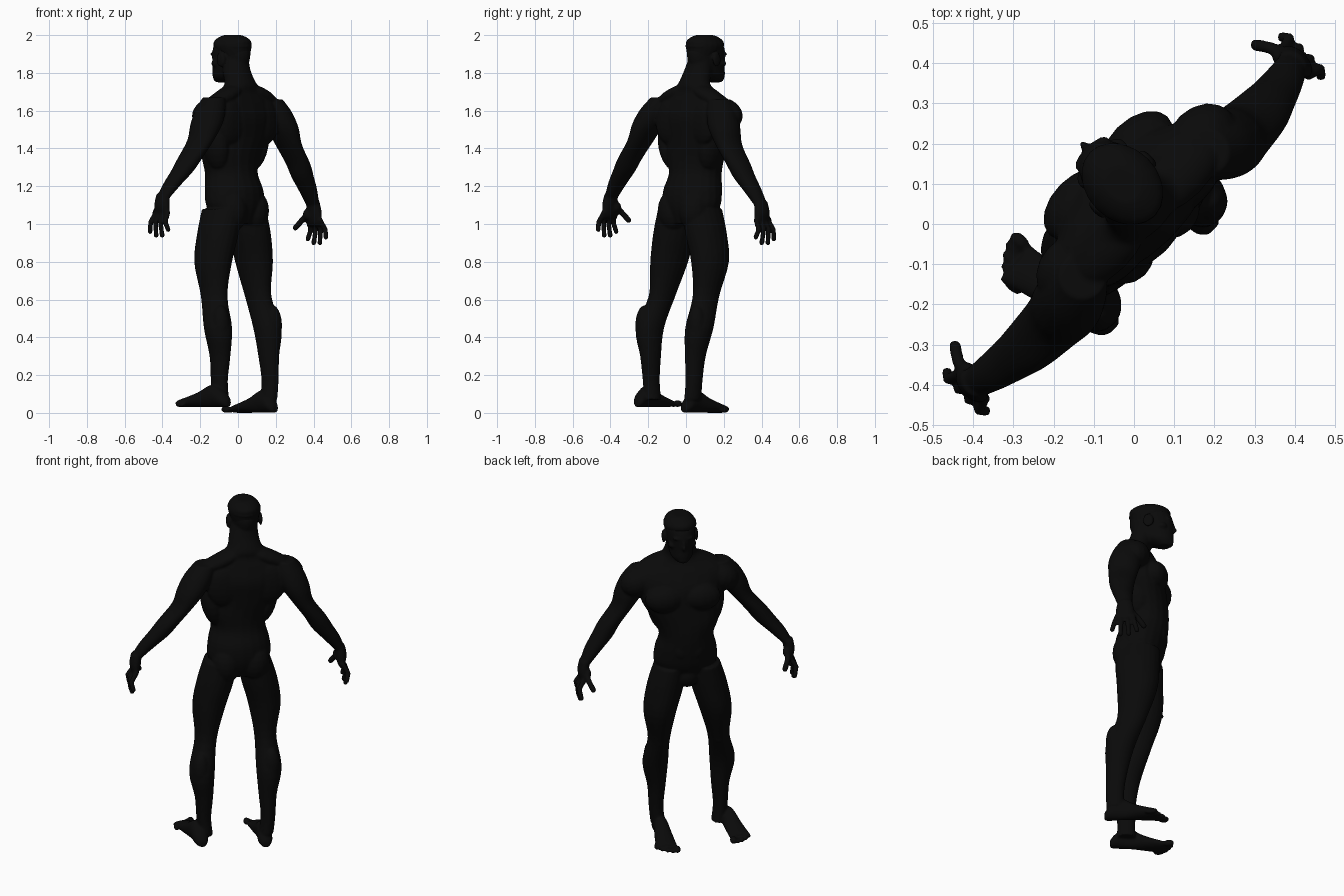
import bpy, bmesh, math
from mathutils import Matrix, Vector

cube = bpy.data.objects.get("Cube")
if cube:
    bpy.data.objects.remove(cube)

black = bpy.data.materials.new("near_black")
black.use_nodes = True
black.diffuse_color = (0.003, 0.003, 0.003, 1)
black.node_tree.nodes["Principled BSDF"].inputs["Base Color"].default_value = black.diffuse_color

# The figure is modelled facing +y, then turned on the spot
TURN = Matrix.Rotation(math.radians(45), 4, "Z")
SIDES = 20
STEPS = 4
RIGHT, LEFT = 1, -1


def smooth_path(rings):
    """Catmull-Rom interpolation of centre and radii."""
    points = [Vector(ring) for ring in rings]
    points = [points[0]] + points + [points[-1]]
    path = []
    for before, start, end, after in zip(points, points[1:], points[2:], points[3:]):
        leave, arrive = (end - before) / 2, (after - start) / 2
        for i in range(STEPS):
            t = i / STEPS
            ease = t * t * (3 - 2 * t)
            path.append(start.lerp(end, ease) + leave * t * (1 - t) ** 2
                        - arrive * t * t * (1 - t))
    return path + [points[-1]]


def loft(bm, rings, axis="z"):
    """Closed tube of elliptical rings (x, y, z, radius, radius) stacked along an axis."""
    loops = []
    for x, y, z, wide, deep in smooth_path(rings):
        loop = []
        for k in range(SIDES):
            angle = math.tau * k / SIDES
            u, v = wide * math.cos(angle), deep * math.sin(angle)
            offset = Vector((u, v, 0)) if axis == "z" else Vector((u, 0, v))
            loop.append(bm.verts.new(Vector((x, y, z)) + offset))
        loops.append(loop)
    for low, high in zip(loops, loops[1:]):
        for k in range(SIDES):
            n = (k + 1) % SIDES
            bm.faces.new((low[k], low[n], high[n], high[k]))
    bm.faces.new(loops[0])
    bm.faces.new(loops[-1])


def blob(bm, centre, size, tilt=0):
    matrix = (Matrix.Translation(centre) @ Matrix.Rotation(tilt, 4, "Y")
              @ Matrix.Diagonal((*size, 1)))
    bmesh.ops.create_uvsphere(bm, u_segments=16, v_segments=10, radius=1, matrix=matrix)


def digit(bm, start, bend, end, radius):
    """Finger: two bones of round blobs strung closely together."""
    beads = 6
    for near, far in ((start, bend), (bend, end)):
        for i in range(beads + 1):
            blob(bm, near.lerp(far, i / beads), (radius, radius, radius))


def ramp(value, start, end):
    return min(max((value - start) / (end - start), 0), 1)


def finish(bm, name, iterations):
    bmesh.ops.recalc_face_normals(bm, faces=bm.faces)
    bm.transform(TURN)
    mesh = bpy.data.meshes.new(name)
    bm.to_mesh(mesh)
    bm.free()
    mesh.materials.append(black)
    obj = bpy.data.objects.new(name, mesh)
    bpy.context.collection.objects.link(obj)
    remesh = obj.modifiers.new("fuse", "REMESH")
    remesh.mode = "VOXEL"
    remesh.voxel_size = .006
    remesh.use_smooth_shade = True
    soften = obj.modifiers.new("soften", "SMOOTH")
    soften.factor = 0.5
    soften.iterations = iterations


body = bmesh.new()

# Torso and neck
HIPS, CHEST, HEAD = .01, .04, .05
loft(body, [
    (HIPS, .02, 1, .09, .09), (HIPS, .03, 1.09, .17, .13), (HIPS, .04, 1.18, .17, .14),
    (HIPS, .06, 1.27, .15, .13), (HIPS, .06, 1.36, .18, .13), (CHEST, .05, 1.46, .21, .13),
    (CHEST, .04, 1.56, .24, .13), (CHEST, .03, 1.64, .25, .1), (CHEST, .02, 1.7, .17, .07),
    (CHEST, .02, 1.74, .1, .07), (CHEST, .05, 1.81, .08, .07), (HEAD, .07, 1.88, .07, .07)])

for s in (RIGHT, LEFT):
    # Chest, shoulder blade, flank and buttock
    blob(body, (CHEST + s * .1, .13, 1.51), (.11, .07, .08))
    blob(body, (CHEST + s * .12, -.04, 1.54), (.1, .04, .12))
    blob(body, (HIPS + s * .15, .03, 1.42), (.06, .08, .14), s * .2)
    blob(body, (HIPS + s * .08, -.03, 1.07), (.08, .08, .11))
    # Neck slope and front of shoulder
    blob(body, (CHEST + s * .13, 0, 1.68), (.13, .06, .04), s * .4)
    blob(body, (CHEST + s * .23, .03, 1.58), (.1, .08, .08), s * .4)
    # Abdomen
    for row in range(3):
        blob(body, (HIPS + s * .04, .16, 1.2 + row * .08), (.04, .02, .05))
blob(body, (HIPS, .1, 1.03), (.06, .05, .07))

# Head: skull, nose tip and bridge, brow, mouth, chin, ears and cheeks
loft(body, [
    (HEAD, .17, 1.75, .03, .03), (HEAD, .14, 1.78, .06, .08), (HEAD, .11, 1.83, .07, .11),
    (HEAD, .1, 1.9, .08, .12), (HEAD, .1, 1.95, .08, .1), (HEAD, .1, 1.97, .05, .07)])
blob(body, (HEAD, .22, 1.85), (.01, .02, .02))
blob(body, (HEAD, .21, 1.87), (.01, .02, .03))
blob(body, (HEAD, .2, 1.9), (.06, .02, .01))
blob(body, (HEAD, .2, 1.81), (.03, .02, .01))
blob(body, (HEAD, .2, 1.77), (.03, .02, .02))
for s in (RIGHT, LEFT):
    blob(body, (HEAD + s * .09, .09, 1.87), (.01, .03, .04))
    blob(body, (HEAD + s * .05, .16, 1.85), (.03, .03, .02))

# Arm sections from shoulder to wrist: distance out, height, half width, half depth
ARM = [(.25, 1.66, .06, .06), (.28, 1.59, .08, .08), (.31, 1.51, .08, .09), (.35, 1.42, .06, .08),
       (.42, 1.32, .06, .07), (.46, 1.25, .06, .06), (.51, 1.18, .05, .05), (.56, 1.1, .03, .04)]

# Leg sections from hip to ankle: distance out, forward, height, half width, half depth
LEG = [(.09, .03, 1.08, .09, .12), (.12, .03, .95, .1, .12), (.15, .03, .8, .09, .11),
       (.15, 0, .62, .06, .08), (.16, -.06, .45, .07, .08), (.15, -.08, .3, .05, .06),
       (.15, -.09, .17, .04, .05), (.14, -.09, .07, .04, .05)]

# Foot sections from heel to ball: distance forward, half width, half height
FOOT = [(-.05, .02, .02), (-.02, .04, .04), (.05, .04, .06), (.13, .05, .04), (.24, .06, .02)]

for s in (RIGHT, LEFT):
    left = s == LEFT

    # Arm: the left shoulder sits closer in and its hand is held higher
    arm = []
    for i, (out, z, wide, deep) in enumerate(ARM):
        t = i / (len(ARM) - 1)
        if left:
            out -= .07 * (1 - t)
            z += .01 + .03 * t
        arm.append((s * out, -.03 * math.sin(math.pi * t), z, wide, deep))
    loft(body, arm)

    # Leg: the left one stands wider below the thigh
    leg = []
    for out, y, z, wide, deep in LEG:
        if left:
            out += .05 * ramp(z, .85, .45)
            y += .03 * ramp(z, .4, .2)
        leg.append((s * out, y, z, wide, deep))
    loft(body, leg)

    # Kneecap and calf
    knee, calf = Vector(leg[3][:3]), Vector(leg[4][:3])
    blob(body, knee + Vector((0, .05, .01)), (.04, .03, .05))
    blob(body, calf + Vector((s * .01, -.03, .01)), (.05, .05, .11))

    # Palm, fingers and thumb hang from the wrist
    wrist = Vector(arm[-1][:3])

    def at(out, forward, down):
        return wrist + Vector((s * out, forward, -down))

    loft(body, [(*at(0, 0, -.02), .03, .04), (*at(.01, 0, .04), .03, .05),
                (*at(.01, 0, .09), .02, .05), (*at(.02, 0, .11), .02, .05)])
    for i, length in enumerate((.17, .2, .2, .18)):
        f = (i - 1.5) * .03
        digit(body, at(.01, f, .08), at(.04, f * 1.2, .13), at(.03, f * 1.5, length), .014)
    blob(body, at(-.01, .03, .05), (.02, .03, .03))
    digit(body, at(0, .03, .04), at(-.01, .07, .08), at(-.03, .1, .12), .016)

    # Foot: the left one is raised a little and turned outwards
    heel = Vector((-.23, -.1, .03) if left else (.13, -.1, 0))
    splay = -.2 if left else 0
    loft(body, [(heel.x + splay * d, heel.y + d, heel.z + high, wide, high)
                for d, wide, high in FOOT], "y")
    for i in range(5):
        radius = .013 if i else .019
        reach = .27 - i * i * .004
        across = s * (i - 2) * .026
        blob(body, heel + Vector((splay * reach + across, reach, radius)), (radius, .03, radius))

finish(body, "body", 8)

# Short hair: layered cap over the top and back of the head
hair = bmesh.new()
loft(hair, [
    (HEAD, .07, 1.88, .07, .08), (HEAD, .09, 1.94, .09, .11), (HEAD, .09, 1.97, .08, .11),
    (HEAD, .09, 1.99, .06, .08), (HEAD, .09, 2, .04, .05)])
for layer in range(3):
    wide = .09 - layer * .01
    blob(hair, (HEAD, .09, 1.94 + layer * .02), (wide, wide * 1.3, .01))
finish(hair, "hair", 3)
